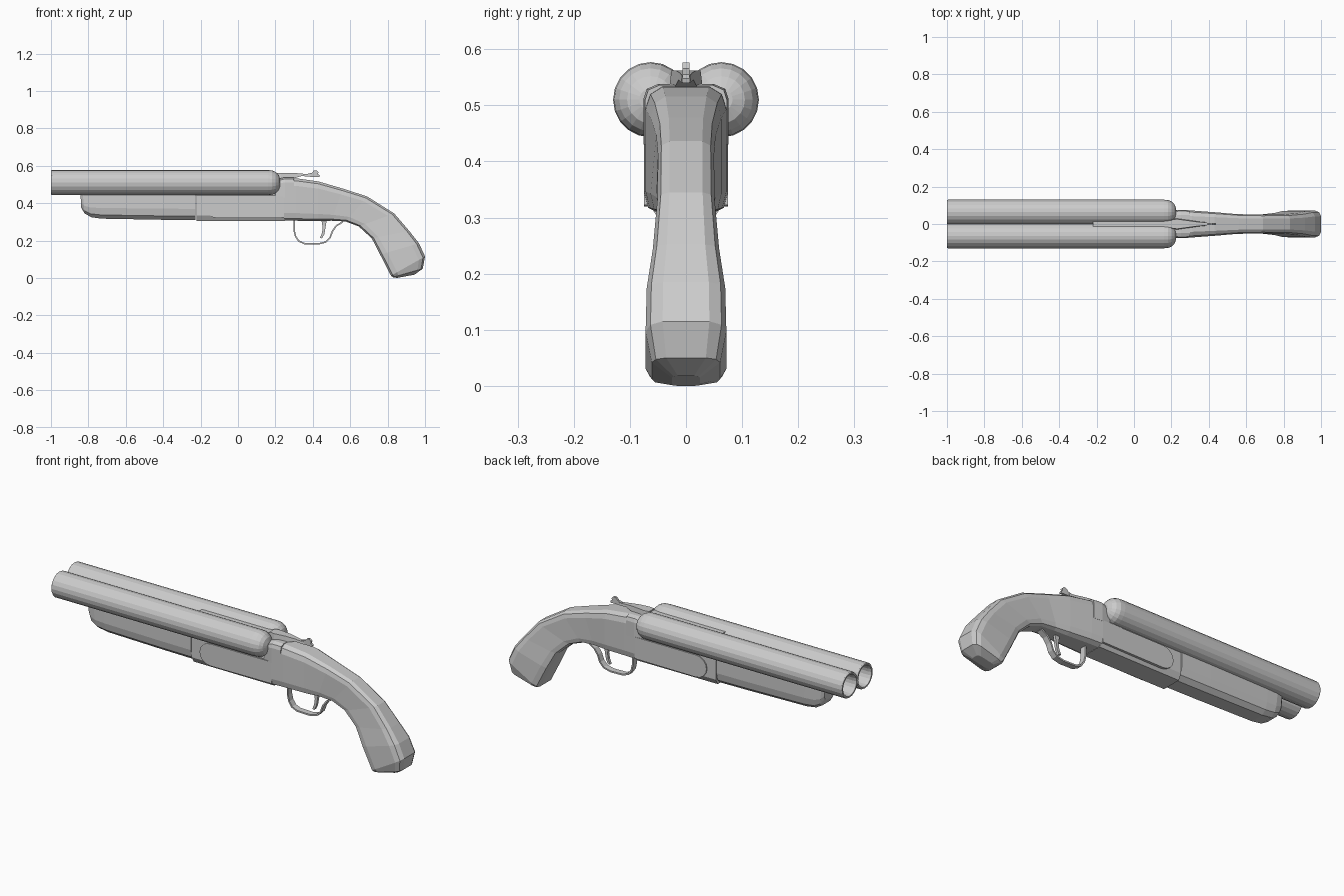
import bpy, bmesh, math
from mathutils import Vector


def finish(name, bm):
    bmesh.ops.remove_doubles(bm, verts=bm.verts, dist=1e-5)
    bmesh.ops.recalc_face_normals(bm, faces=bm.faces)
    me = bpy.data.meshes.new(name)
    bm.to_mesh(me)
    bm.free()
    ob = bpy.data.objects.new(name, me)
    bpy.context.collection.objects.link(ob)
    return ob


def skin(name, rings, caps=True, closed=False):
    """Join equal-length rings of points with quads."""
    bm = bmesh.new()
    vr = [[bm.verts.new(p) for p in r] for r in rings]
    n = len(vr[0])
    pairs = list(zip(vr, vr[1:])) + ([(vr[-1], vr[0])] if closed else [])
    for a, b in pairs:
        for i in range(n):
            bm.faces.new((a[i], a[(i + 1) % n], b[(i + 1) % n], b[i]))
    if caps and not closed:
        bm.faces.new(vr[0])
        bm.faces.new(vr[-1])
    return finish(name, bm)


def loft(name, sections, half):
    """Section = top (x, z), bottom (x, z), half width; half = (width, drop) fractions."""
    shape = half + [(-w, t) for w, t in reversed(half)]
    return skin(name, [[(tx + (bx - tx) * t, w * hw, tz + (bz - tz) * t) for w, t in shape]
                       for tx, tz, bx, bz, hw in sections])


def plate(name, outline, y0, y1):
    """Extrude an x-z outline along y."""
    return skin(name, [[(x, y, z) for x, z in outline] for y in (y0, y1)])


def ribbon(name, path, thick, hw):
    """Thin rectangular strip swept along an x-z path."""
    rings = []
    for i, (x, z) in enumerate(path):
        a, b = Vector(path[max(i - 1, 0)]), Vector(path[min(i + 1, len(path) - 1)])
        d = (b - a).normalized() * thick / 2
        rings.append([(x - d.y, -hw, z + d.x), (x - d.y, hw, z + d.x),
                      (x + d.y, hw, z - d.x), (x + d.y, -hw, z - d.x)])
    return skin(name, rings)


def lathe(name, profile, y, z, n=20):
    """Revolve an (x, radius) profile about a line along x."""
    return skin(name, [[(x, y + r * math.cos(2 * math.pi * i / n),
                         z + r * math.sin(2 * math.pi * i / n)) for i in range(n)]
                       for x, r in profile])


# Barrels and rounded breech ends
for side, y in (("left", 0.063), ("right", -0.063)):
    lathe("barrel_" + side, [(0.14, 0.053), (-0.985, 0.053), (-1.0, 0.056), (-1.0, 0.064),
                             (-0.995, 0.067), (0.16, 0.067)], y, 0.51)
    lathe("breech_" + side, [(0.16, 0.067), (0.183, 0.065), (0.203, 0.056), (0.217, 0.042),
                             (0.225, 0.02)], y, 0.51)

# Rib between the barrels
plate("barrel_rib", [(-0.22, 0.49), (0.22, 0.49), (0.22, 0.555), (-0.22, 0.555)], -0.02, 0.02)
plate("under_rib", [(-0.84, 0.44), (0.2, 0.44), (0.2, 0.475), (-0.84, 0.475)], -0.03, 0.03)

# Wooden fore-end
fore_shape = [(0.9, 0), (1, 0.08), (1, 0.6), (0.88, 0.86), (0.55, 1)]
loft("fore_end", [(-0.842, 0.445, -0.838, 0.375, 0.045), (-0.83, 0.45, -0.82, 0.345, 0.057),
                  (-0.8, 0.455, -0.785, 0.325, 0.064), (-0.74, 0.46, -0.73, 0.317, 0.066),
                  (-0.4, 0.46, -0.4, 0.311, 0.069), (-0.226, 0.46, -0.226, 0.309, 0.069)], fore_shape)

# Receiver with raised side plates
body_shape = [(0.9, 0), (1, 0.06), (1, 0.8), (0.75, 1)]
loft("receiver", [(-0.222, 0.45, -0.222, 0.304, 0.069), (0.25, 0.45, 0.25, 0.304, 0.071)], body_shape)
arc = [(-0.11 - 0.062 * math.sin(a), 0.378 + 0.058 * math.cos(a))
       for a in [math.pi * i / 8 for i in range(9)]]
for side, s in (("left", 1), ("right", -1)):
    plate("side_plate_" + side, arc + [(0.247, 0.322), (0.247, 0.436)], s * 0.06, s * 0.075)
loft("standing_breech", [(0.2, 0.525, 0.2, 0.43, 0.07), (0.25, 0.538, 0.25, 0.43, 0.076),
                         (0.3, 0.536, 0.3, 0.43, 0.073)], [(0.65, 0), (0.92, 0.08), (1, 0.25), (1, 1)])

# Curved pistol grip
grip_shape = [(0.58, 0), (0.88, 0.06), (1, 0.18), (1, 0.82), (0.9, 0.95), (0.6, 1)]
loft("grip", [(0.245, 0.534, 0.245, 0.306, 0.075), (0.31, 0.533, 0.31, 0.306, 0.072),
              (0.43, 0.516, 0.43, 0.304, 0.063), (0.56, 0.478, 0.5, 0.306, 0.053),
              (0.69, 0.436, 0.575, 0.302, 0.05), (0.835, 0.345, 0.645, 0.276, 0.051),
              (0.915, 0.252, 0.715, 0.212, 0.059), (0.968, 0.185, 0.76, 0.125, 0.07),
              (1.0, 0.115, 0.818, 0.012, 0.072), (0.988, 0.05, 0.828, 0.004, 0.061),
              (0.945, 0.018, 0.85, 0.0, 0.025)], grip_shape)

# Trigger guard and trigger
ribbon("trigger_guard", [(0.3, 0.315), (0.3, 0.255), (0.308, 0.222), (0.325, 0.197), (0.355, 0.184),
                         (0.43, 0.182), (0.47, 0.192), (0.492, 0.215), (0.505, 0.25),
                         (0.525, 0.278), (0.56, 0.3)], 0.008, 0.016)
plate("trigger", [(0.445, 0.315), (0.475, 0.315), (0.468, 0.27), (0.462, 0.235), (0.45, 0.212),
                  (0.438, 0.213), (0.449, 0.24), (0.453, 0.27)], -0.007, 0.007)

# Tapered top lever with thumb piece
skin("top_lever", [[(x, -w, zt), (x, w, zt), (x, w * 1.2, zb), (x, -w * 1.2, zb)] for x, w, zt, zb in
                   [(0.2, 0.022, 0.562, 0.5), (0.23, 0.026, 0.562, 0.52), (0.29, 0.018, 0.562, 0.53),
                    (0.34, 0.011, 0.558, 0.545), (0.39, 0.007, 0.553, 0.541)]])
plate("lever_thumb_piece", [(0.37, 0.556), (0.395, 0.562), (0.405, 0.574), (0.42, 0.576), (0.43, 0.566),
                            (0.428, 0.555), (0.438, 0.548), (0.436, 0.54), (0.385, 0.541)], -0.006, 0.006)
